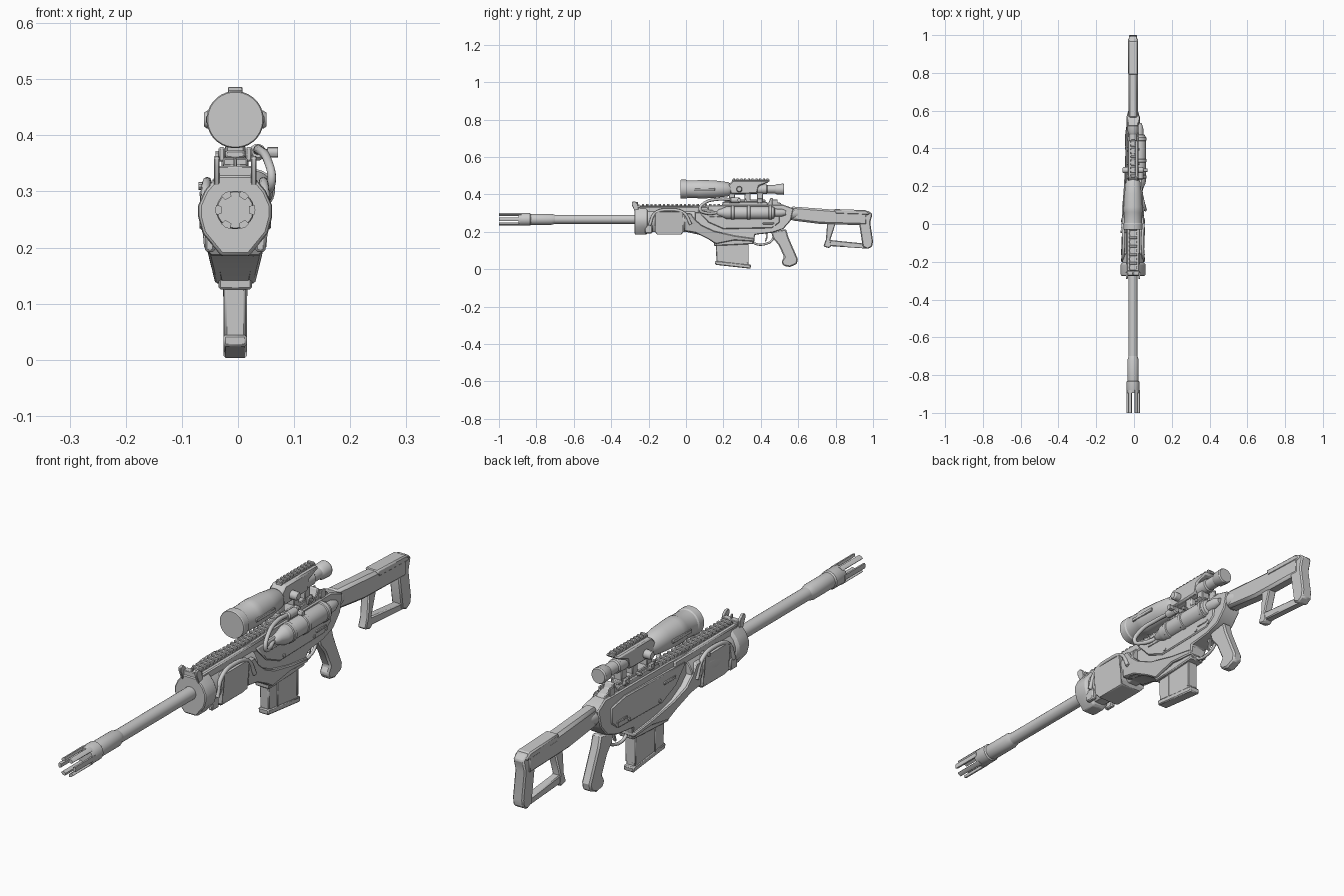
import bpy, bmesh, math
from mathutils import Vector, Matrix

CX = -0.005          # centre plane of the body
BZ = 0.267           # barrel axis height
SZ = 0.428           # scope axis height


def finish(name, bm, bevel=0.0):
    bmesh.ops.recalc_face_normals(bm, faces=bm.faces)
    me = bpy.data.meshes.new(name)
    bm.to_mesh(me)
    bm.free()
    ob = bpy.data.objects.new(name, me)
    bpy.context.collection.objects.link(ob)
    if bevel:
        m = ob.modifiers.new("bevel", 'BEVEL')
        m.width, m.segments, m.limit_method = bevel, 1, 'ANGLE'
        m.angle_limit = math.radians(35)
    return ob


def prism(name, pts, half, bevel=0.004, x=CX):
    """Side profile (y, z) extruded across x; half may depend on z."""
    w = half if callable(half) else (lambda z: half)
    bm = bmesh.new()
    a = [bm.verts.new((x - w(z), y, z)) for y, z in pts]
    b = [bm.verts.new((x + w(z), y, z)) for y, z in pts]
    bm.faces.new(a)
    bm.faces.new(b[::-1])
    for i in range(len(pts)):
        j = (i + 1) % len(pts)
        bm.faces.new((a[i], a[j], b[j], b[i]))
    return finish(name, bm, bevel)


def lathe(name, prof, x=CX, z=BZ, n=20, axis='Y', at=0.0):
    """Profile of (distance, radius) turned about a y or x axis."""
    bm = bmesh.new()
    rings = []
    for d, r in prof:
        ring = []
        for i in range(n):
            t = 2 * math.pi * (i + .5) / n
            c, s = r * math.cos(t), r * math.sin(t)
            ring.append(bm.verts.new((x + c, d, z + s) if axis == 'Y' else (d, at + c, z + s)))
        rings.append(ring)
    for p, q in zip(rings, rings[1:]):
        for i in range(n):
            bm.faces.new((p[i], p[i - 1], q[i - 1], q[i]))
    bm.faces.new(rings[0])
    bm.faces.new(rings[-1][::-1])
    return finish(name, bm)


def boxes(name, items, bevel=0.002):
    """Several boxes, each (centre, size), in one object."""
    bm = bmesh.new()
    for c, s in items:
        bmesh.ops.create_cube(bm, size=1, matrix=Matrix.Translation(c) @ Matrix.Diagonal((*s, 1)))
    return finish(name, bm, bevel)


def section(name, stations, bevel=0.003):
    """Faceted forend section lofted through (y, scale) stations."""
    half = [(.030, .330), (.054, .302), (.066, .275), (.066, .255), (.058, .225), (.025, .185)]
    loop = half + [(-x, z) for x, z in half[::-1]]
    bm = bmesh.new()
    rings = [[bm.verts.new((CX + x * s, y, BZ + (z - BZ) * s)) for x, z in loop] for y, s in stations]
    for p, q in zip(rings, rings[1:]):
        for i in range(len(loop)):
            bm.faces.new((p[i], p[i - 1], q[i - 1], q[i]))
    bm.faces.new(rings[0])
    bm.faces.new(rings[-1][::-1])
    return finish(name, bm, bevel)


def tube(name, pts, r):
    cu = bpy.data.curves.new(name, 'CURVE')
    cu.dimensions, cu.bevel_depth, cu.bevel_resolution, cu.resolution_u = '3D', r, 2, 6
    cu.use_fill_caps = True
    sp = cu.splines.new('BEZIER')
    sp.bezier_points.add(len(pts) - 1)
    for p, co in zip(sp.bezier_points, pts):
        p.co = co
        p.handle_left_type = p.handle_right_type = 'AUTO'
    ob = bpy.data.objects.new(name, cu)
    bpy.context.collection.objects.link(ob)


# Barrel with thicker forward sleeve
lathe("barrel", [(-.72, .024), (-.27, .024)])
lathe("barrel_sleeve", [(-.88, .028), (-.875, .030), (-.72, .030), (-.70, .024)])
lathe("muzzle_collar", [(-.895, .032), (-.89, .034), (-.835, .034), (-.83, .030)], n=24)

# Six muzzle prongs
bm = bmesh.new()
for k in range(6):
    vs = []
    for y in (-1.0, -.88):
        for r, da in ((.025, -.26), (.025, .26), (.035, .26), (.036, 0), (.035, -.26)):
            t = k * math.pi / 3 + da
            vs.append(bm.verts.new((CX + r * math.cos(t), y, BZ + r * math.sin(t))))
    bm.faces.new(vs[:5])
    bm.faces.new(vs[5:][::-1])
    for i in range(5):
        j = (i + 1) % 5
        bm.faces.new((vs[i], vs[j], vs[5 + j], vs[5 + i]))
finish("muzzle_prongs", bm)

# Forend: front ring, core, lower drum and rear ring
section("forend_front_ring", [(-.275, .96), (-.265, 1.0), (-.215, 1.0), (-.205, .9)])
section("forend_core", [(-.21, .84), (.05, .84)])
prism("forend_top", [(-.25, .30), (-.25, .335), (.12, .335), (.12, .30)], .034)
boxes("forend_lugs", [((CX + s * .045, -.20, .215), (.018, .04, .045)) for s in (-1, 1)], .004)
prism("forend_drum", [(-.165, .20), (-.165, .30), (-.155, .308), (-.025, .308), (-.015, .30), (-.015, .20),
                      (-.025, .185), (-.155, .185)],
      lambda z: .066 if .21 < z < .305 else (.056 if z > .25 else (.058 if z > .19 else .042)), .003)
for s in (-1, 1):      # raised arch over the drum
    tube("forend_arch", [(CX + s * .056, -.195, .235), (CX + s * .053, -.165, .300), (CX + s * .050, -.09, .318),
                         (CX + s * .053, -.01, .300), (CX + s * .056, .025, .240)], .008)

# Top rail with cross teeth
boxes("top_rail", [((CX, -.02, .336), (.038, .45, .012))])
boxes("top_rail_teeth", [((CX, -.23 + i * .0225, .344), (.042, .012, .010)) for i in range(20)], .0015)

# Front sight: two ears and a bridge
for s in (-1, 1):
    prism("front_sight_ear", [(-.27, .30), (-.29, .345), (-.29, .36), (-.275, .364), (-.258, .35), (-.25, .30)],
          .005, .002, CX + s * .033)
boxes("front_sight_bridge", [((CX, -.26, .335), (.066, .024, .02)), ((CX, -.262, .35), (.006, .01, .02))])

# Receiver with raised side plate
prism("receiver", [(0, .335), (0, .20), (.09, .18), (.15, .14), (.36, .14), (.37, .185), (.46, .195), (.52, .215),
                   (.56, .26), (.575, .325), (.52, .345), (.14, .342)],
      lambda z: .027 if z < .17 else (.036 if z < .326 else .026), .004)
prism("receiver_plate", [(.06, .315), (.12, .25), (.20, .215), (.46, .22), (.50, .25), (.50, .31), (.42, .325)],
      .040, .004)
# Swooping arms from the forend down to the magazine well
prism("receiver_swoop", [(-.01, .30), (.025, .30), (.05, .265), (.085, .235), (.15, .205), (.26, .180), (.365, .165),
                         (.365, .148), (.26, .155), (.16, .135), (.12, .160), (.05, .195), (-.01, .205)],
      lambda z: .034 + max(0, min(1, (z - .13) / .1)) * .024, .004)
prism("magazine_well", [(.145, .18), (.15, .125), (.36, .135), (.36, .18)], .030)

# Magazine
prism("magazine", [(.158, .16), (.163, .04), (.335, .02), (.332, .16)], .019, .004)
prism("magazine_base", [(.155, .045), (.156, .024), (.345, .003), (.348, .024)], .021, .004)
boxes("magazine_ribs", [((CX, y, .088), (.042, .010, .11)) for y in (.215, .33)])

# Trigger, guard and grip
tube("trigger_guard", [(CX, .355, .150), (CX, .375, .135), (CX, .43, .137), (CX, .462, .158), (CX, .47, .20)], .006)
prism("trigger", [(.425, .20), (.437, .20), (.436, .17), (.428, .148), (.422, .15), (.428, .172)], .005, .001)
prism("grip", [(.455, .20), (.535, .215), (.548, .17), (.598, .055), (.593, .028), (.555, .012), (.522, .018),
               (.510, .04), (.525, .065), (.495, .13), (.465, .165)], .019, .006)

# Stock: neck, tube, cheek cap and open frame
lathe("stock_neck", [(.52, .030), (.56, .034), (.575, .034), (.60, .026)], z=.297, n=12)
prism("stock_tube", [(.56, .336), (.80, .318), (.97, .312), (.97, .235), (.72, .242), (.56, .262)],
      .025, .010)
prism("stock_cheek", [(.79, .322), (.96, .316), (.985, .300), (.975, .29), (.80, .296)], .027, .005)
prism("stock_strut", [(.755, .25), (.80, .245), (.772, .158), (.778, .125), (.765, .113), (.735, .122), (.748, .16)],
      .017, .004)
prism("stock_lower_bar", [(.755, .158), (.95, .138), (.975, .11), (.80, .122), (.75, .125)], .016, .004)
prism("stock_butt", [(.925, .25), (.94, .31), (.975, .313), (.997, .295), (.985, .25), (1.0, .15), (.995, .122),
                     (.972, .108), (.945, .12)], .022, .005)

# Gas bottle on the right side with straps and hose
gx, gz = .028, .302
lathe("gas_bottle", [(.165, .010), (.175, .018), (.19, .022), (.215, .033), (.225, .035), (.455, .035), (.47, .031),
                     (.475, .022), (.51, .021), (.535, .012)], gx, gz, 24)
for i, y in enumerate((.24, .325, .44)):
    lathe("gas_bottle_strap", [(y, .035), (y + .003, .038), (y + .017, .038), (y + .02, .035)], gx, gz, 24)
tube("gas_hose", [(gx, .17, gz), (.050, .11, .300), (.060, .075, .320), (.053, .10, .355), (.038, .17, .374),
                  (.034, .26, .372)], .008)
lathe("hose_fitting", [(.235, .010), (.24, .015), (.285, .015), (.29, .010)], .035, .370, 12)
lathe("valve_knob", [(.035, .006), (.052, .006), (.053, .010), (.071, .010)], axis='X', at=.285, z=.370, n=12)
lathe("side_stud", [(-.0708, .007), (-.035, .007)], axis='X', at=-.04, z=.31, n=10)

# Scope: objective, body, eyepiece
lathe("scope_objective", [(-.03, .049), (-.027, .051), (.00, .051), (.005, .048), (.06, .048), (.065, .050),
                          (.09, .050), (.16, .046), (.225, .038), (.24, .028), (.42, .026)], z=SZ, n=32)
lathe("scope_eyepiece", [(.39, .020), (.40, .026), (.43, .026), (.435, .022), (.475, .022), (.485, .028),
                         (.52, .030), (.525, .027)], z=SZ, n=24)
prism("scope_housing", [(.225, .450), (.25, .474), (.445, .474), (.44, .464), (.39, .445), (.38, .405), (.24, .402)],
      .028, .005)
boxes("scope_rail", [((CX, .347, .475), (.024, .20, .010))] +
      [((CX, .256 + i * .02, .4815), (.026, .011, .010)) for i in range(10)], .0015)
for s in (-1, 1):
    a, b = CX + s * .02, CX + s * .056
    lathe("scope_side_knob", [(a, .016), (b - s * .006, .016), (b, .012)], axis='X', at=.285, z=SZ, n=14)
boxes("scope_side_bars", [((CX + s * .048, .10, SZ), (.008, .11, .014)) for s in (-1, 1)])

# Scope mount on its own base
boxes("mount_base", [((CX, .315, .350), (.044, .24, .020)), ((CX, .315, .366), (.034, .22, .014))], .003)
boxes("mount_clamps", [((CX, y, .388), (.034, .032, .045)) for y in (.245, .33, .395)] +
      [((CX + s * .024, y, .366), (.012, .03, .026)) for s in (-1, 1) for y in (.245, .395)], .003)
for y in (.245, .32, .395):
    lathe("mount_screw", [(-.040, .007), (.030, .007)], axis='X', at=y, z=.366, n=8)

# Rear sight block
prism("rear_sight", [(.43, .338), (.445, .365), (.452, .382), (.462, .382), (.47, .362), (.505, .355), (.52, .338)],
      .018, .003)
boxes("rear_sight_ears", [((CX + s * .02, .475, .357), (.008, .03, .03)) for s in (-1, 1)])

# Receiver details: bolt slot rib, pins on both sides
for s in (-1, 1):
    boxes("receiver_rib", [((CX + s * .040, .16, .285), (.006, .07, .012)),
                           ((CX + s * .040, .44, .245), (.006, .06, .010))])
for y, z in ((.40, .232), (.47, .235), (.22, .23)):
    lathe("receiver_pin", [(CX - .043, .007), (CX + .043, .007)], axis='X', at=y, z=z, n=10)

# Smooth rounded parts, keep hard edges
bpy.ops.object.select_all(action='DESELECT')
for ob in bpy.data.objects:
    if ob.type == 'MESH':
        ob.select_set(True)
        bpy.context.view_layer.objects.active = ob
bpy.ops.object.shade_smooth_by_angle(angle=math.radians(30))
